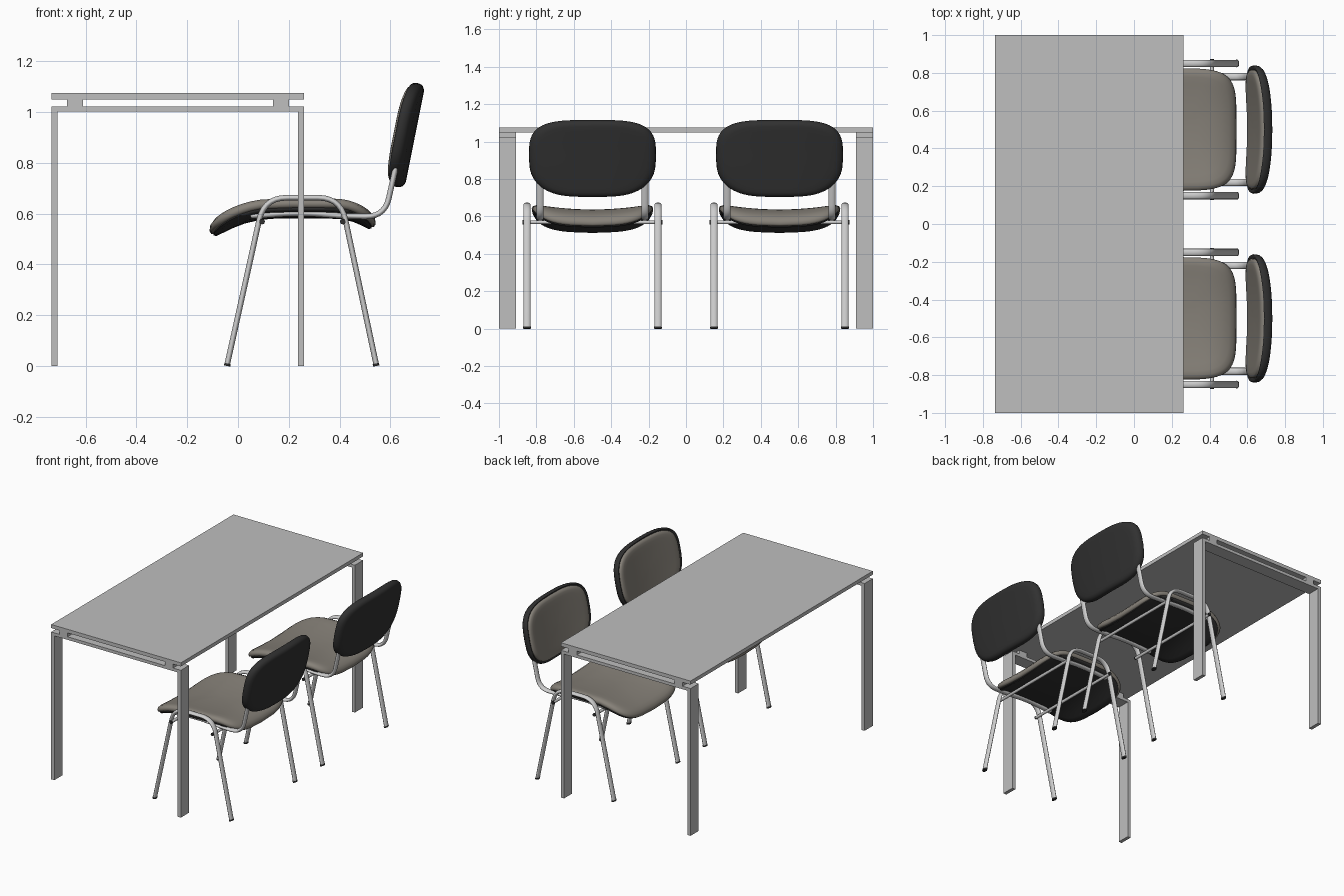
import bpy, bmesh, math
from mathutils import Vector

if "Cube" in bpy.data.objects:
    bpy.data.objects.remove(bpy.data.objects["Cube"])


def material(name, rgb):
    m = bpy.data.materials.new(name)
    m.diffuse_color = (*rgb, 1)
    m.use_nodes = True
    m.node_tree.nodes["Principled BSDF"].inputs["Base Color"].default_value = m.diffuse_color
    return m


TABLE = material("table grey", (0.52, 0.52, 0.52))
METAL = material("tube metal", (0.62, 0.62, 0.62))
FABRIC = material("taupe fabric", (0.24, 0.22, 0.19))
BLACK = material("black plastic", (0.03, 0.03, 0.03))


def finish(name, bm, mat, smooth=None):
    bmesh.ops.recalc_face_normals(bm, faces=bm.faces)
    me = bpy.data.meshes.new(name)
    bm.to_mesh(me)
    bm.free()
    me.materials.append(mat)
    ob = bpy.data.objects.new(name, me)
    bpy.context.collection.objects.link(ob)
    if smooth:
        bpy.ops.object.select_all(action='DESELECT')
        ob.select_set(True)
        bpy.context.view_layer.objects.active = ob
        bpy.ops.object.shade_smooth_by_angle(angle=math.radians(smooth))
    return ob


def box(name, x0, x1, y0, y1, z0, z1, mat):
    bm = bmesh.new()
    bmesh.ops.create_cube(bm, size=1)
    for v in bm.verts:
        v.co = ((x0 + x1) / 2 + v.co.x * (x1 - x0), (y0 + y1) / 2 + v.co.y * (y1 - y0),
                (z0 + z1) / 2 + v.co.z * (z1 - z0))
    return finish(name, bm, mat)


def loft(bm, rings):
    """Skin closed rings of points and cap both ends."""
    rows = [[bm.verts.new(p) for p in r] for r in rings]
    n = len(rows[0])
    for a, b in zip(rows, rows[1:]):
        for i in range(n):
            j = (i + 1) % n
            bm.faces.new((a[i], a[j], b[j], b[i]))
    bm.faces.new(rows[0])
    bm.faces.new(rows[-1])


def fillet(pts, r, steps=7):
    """Round the inner corners of an (x, z) path."""
    pts = [Vector(p) for p in pts]
    out = [pts[0]]
    for a, b, c in zip(pts, pts[1:], pts[2:]):
        d = min(r, (a - b).length * 0.48, (c - b).length * 0.48)
        p, q = b + (a - b).normalized() * d, b + (c - b).normalized() * d
        for i in range(steps + 1):
            t = i / steps
            out.append(p * (1 - t) ** 2 + b * 2 * t * (1 - t) + q * t * t)
    return out + [pts[-1]]


def oval_tube(name, path, y, mat, half_y=0.019, half_in=0.011, sides=16):
    bm = bmesh.new()
    rings = []
    for i, p in enumerate(path):
        t = (path[min(i + 1, len(path) - 1)] - path[max(i - 1, 0)]).normalized()
        n = Vector((-t.y, t.x)) * half_in
        ring = []
        for k in range(sides):
            a = math.tau * k / sides
            ring.append((p.x + n.x * math.sin(a), y + half_y * math.cos(a), p.y + n.y * math.sin(a)))
        rings.append(ring)
    loft(bm, rings)
    return finish(name, bm, mat, 50)


def rod(name, x, z, y0, y1, r, mat):
    bm = bmesh.new()
    loft(bm, [[(x + r * math.cos(math.tau * k / 12), y, z + r * math.sin(math.tau * k / 12))
               for k in range(12)] for y in (y0, y1)])
    return finish(name, bm, mat, 50)


def pad(name, shape, profile, power, mat, n=64):
    """Rounded-rectangle pad: profile of (scale, offset) bent by shape(u, v, w)."""
    bm = bmesh.new()
    rings = []
    for s, w in profile:
        ring = []
        for k in range(n):
            a = math.tau * k / n
            c, d = math.cos(a), math.sin(a)
            u = math.copysign(abs(c) ** (2 / power), c) * s
            v = math.copysign(abs(d) ** (2 / power), d) * s
            ring.append(shape(u, v, w))
        rings.append(ring)
    loft(bm, rings)
    return finish(name, bm, mat, 60)


def seat_shape(u, v, w):
    x = 0.215 + 0.325 * u
    z = 0.637 - 1.2 * max(0, 0.15 - x) ** 2 - 2.1 * max(0, x - 0.38) ** 2
    z -= 0.03 * (1 - v * v)
    slope = 2.4 * max(0, 0.15 - x) - 4.2 * max(0, x - 0.38)
    return (x - slope * w * 0.6, 0.325 * v * (1 - 0.04 * max(0, u) ** 2), z + w)


def back_shape(u, v, w):
    z = 0.91 + 0.205 * v
    y = 0.34 * u * (1 - 0.16 * max(0, -v) ** 2)
    x = 0.665 + 0.2 * (z - 0.9) - 0.03 * u * u
    return (x - w, y, z + 0.2 * w)


# Table: top plate, two end frames with a gap under the top
box("table_top", -0.735, 0.261, -1, 1, 1.05, 1.075, TABLE)
for side, (y0, y1) in (("near", (-1, -0.91)), ("far", (0.91, 1))):
    box(f"table_rail_{side}", -0.735, 0.261, y0, y1, 1.002, 1.023, TABLE)
    for end, x0, sx in (("left", -0.735, -0.673), ("right", 0.237, 0.138)):
        box(f"table_leg_{side}_{end}", x0, x0 + 0.024, y0, y1, 0, 1.002, TABLE)
        box(f"table_spacer_{side}_{end}", sx, sx + 0.063, y0, y1, 1.023, 1.05, TABLE)

# Chair parts, built around y = 0
flat = [0.02, 0.2, 0.4, 0.6, 0.75, 0.86]
parts = [
    pad("seat_cushion", seat_shape,
        [(s, 0.03) for s in flat] + [(0.93, 0.027), (0.98, 0.018), (1, 0.006), (0.995, -0.006),
                                     (0.97, -0.012)] + [(s, -0.012) for s in flat[::-1]], 5, FABRIC),
    pad("seat_shell", seat_shape,
        [(s, -0.01) for s in flat] + [(0.97, -0.01), (0.975, -0.016), (0.95, -0.024)]
        + [(s, -0.026) for s in flat[::-1]], 5, BLACK),
    pad("back_cushion", back_shape,
        [(s, 0.034) for s in flat[:-1]] + [(0.84, 0.033), (0.9, 0.029), (0.93, 0.02), (0.93, 0.005)]
        + [(s, 0.005) for s in flat[::-1]], 3.6, FABRIC),
    pad("back_shell", back_shape,
        [(s, 0.012) for s in flat] + [(0.93, 0.014), (0.97, 0.019), (0.99, 0.014), (1, 0.004),
                                      (0.99, -0.012), (0.96, -0.022), (0.91, -0.028)]
        + [(s, -0.03) for s in flat[::-1]], 3.6, BLACK),
]
legs = fillet([(-0.043, 0.004), (0.103, 0.663), (0.405, 0.663), (0.545, 0.004)], 0.09)
rail = fillet([(0.05, 0.591), (0.25, 0.604), (0.42, 0.59), (0.578, 0.588), (0.632, 0.83)], 0.1)
for side, s in (("near", -1), ("far", 1)):
    parts.append(oval_tube(f"leg_frame_{side}", legs, 0.35 * s, METAL))
    parts.append(oval_tube(f"back_support_{side}", rail, 0.28 * s, METAL))
    for end, x, dx in (("front", -0.043, 0.002), ("rear", 0.545, -0.002)):
        foot = [Vector((x, 0)), Vector((x + dx, 0.01))]
        parts.append(oval_tube(f"foot_{end}_{side}", foot, 0.35 * s, BLACK, 0.0205, 0.0125))
    for end, x in (("front", 0.095), ("rear", 0.413)):
        parts.append(rod(f"bolt_cap_{end}_{side}", x, 0.569, 0.365 * s, 0.374 * s, 0.011, BLACK))
for end, x in (("front", 0.095), ("rear", 0.413)):
    parts.append(rod(f"cross_bar_{end}", x, 0.569, -0.365, 0.365, 0.01, METAL))

# Two identical chairs
for ob in parts:
    twin = ob.copy()
    bpy.context.collection.objects.link(twin)
    ob.name, twin.name = ob.name + "_chair_a", ob.name + "_chair_b"
    ob.location.y, twin.location.y = -0.5, 0.5
